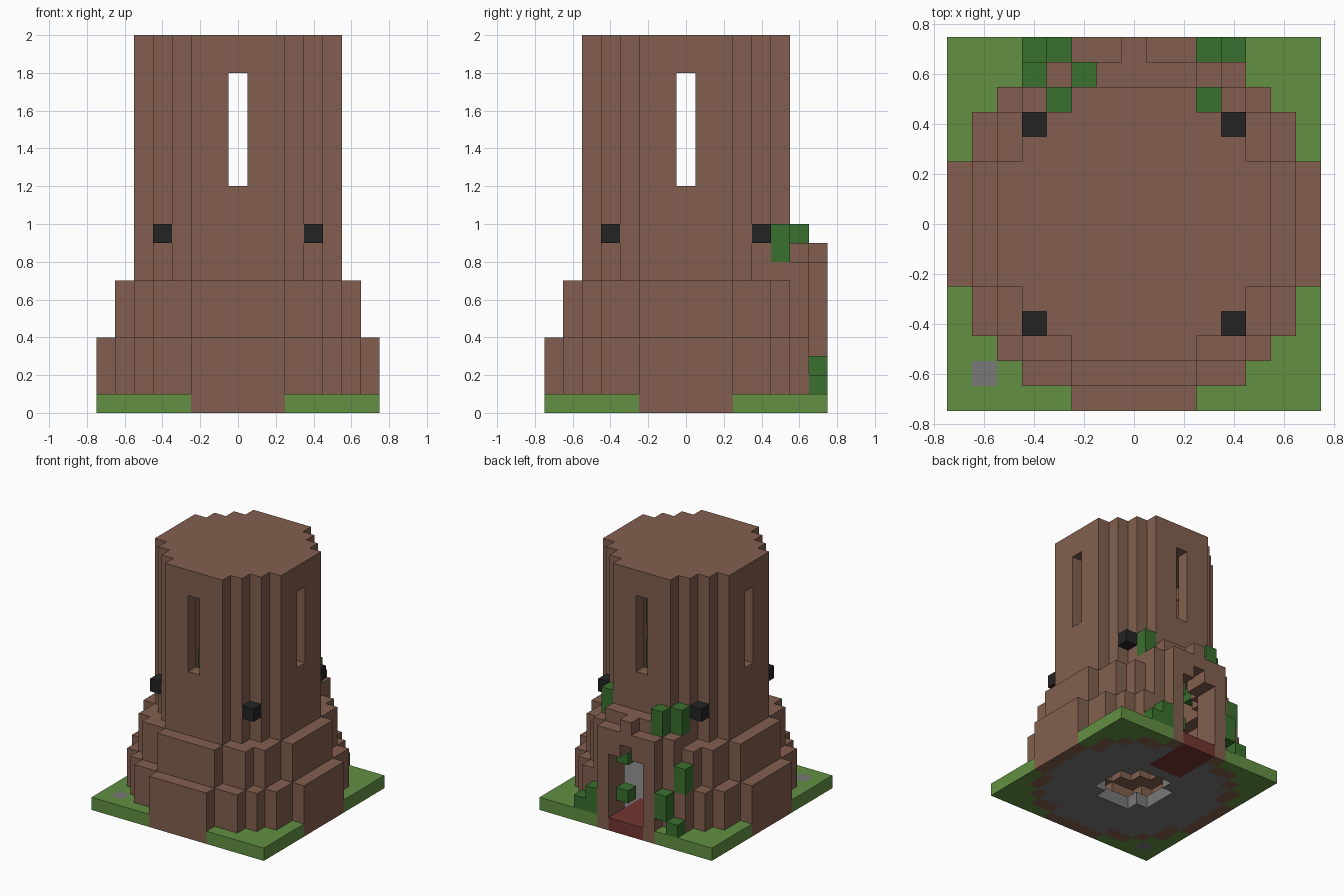
import bpy, bmesh
from mathutils import Vector

cube = bpy.data.objects.get("Cube")
if cube:
    bpy.data.objects.remove(cube, do_unlink=True)

S = 0.1          # block size
SPAN = range(-7, 8)


def material(name, rgb):
    """Flat material from display colour values."""
    lin = [((c / 255 + 0.055) / 1.055) ** 2.4 for c in rgb] + [1.0]
    m = bpy.data.materials.new(name)
    m.use_nodes = True
    m.diffuse_color = lin
    m.node_tree.nodes["Principled BSDF"].inputs["Base Color"].default_value = lin
    return m


bark = material("bark brown", (130, 95, 78))
grass = material("grass green", (98, 144, 66))
leaf = material("leaf green", (58, 112, 46))
stone = material("stone grey", (120, 120, 120))
black = material("lantern black", (35, 35, 35))
red = material("carpet red", (116, 54, 49))


def box(xs, ys, zs):
    """Block cells for inclusive (low, high) index ranges."""
    return {(x, y, z) for x in range(xs[0], xs[1] + 1)
            for y in range(ys[0], ys[1] + 1) for z in range(zs[0], zs[1] + 1)}


def disc(radius, z0, z1, inner=0.0):
    """Round layer of cells, hollow when inner is given."""
    return {(x, y, z) for x in SPAN for y in SPAN for z in range(z0, z1 + 1)
            if inner ** 2 <= x * x + y * y <= radius ** 2}


def column(x, y, z0, z1):
    return box((x, x), (y, y), (z0, z1))


# Stepped hollow trunk
lower_wall = disc(7.5, 0, 3, 6.5)
middle_wall = disc(6.5, 4, 6, 5.5)
tower = disc(5.5, 7, 18, 4.5) | disc(5.5, 19, 19)

# Slit windows on four sides
for s in (-5, 5):
    tower -= column(0, s, 12, 17) | column(s, 0, 12, 17)

# Porch with arched doorway at the back
porch = (box((-3, 3), (5, 5), (7, 7)) | box((-3, 3), (6, 6), (1, 7))
         | box((-1, 2), (6, 6), (8, 8)) | box((-2, 2), (7, 7), (1, 7))
         | column(0, 7, 8, 8))
doorway = box((-1, 1), (5, 7), (1, 5)) | box((0, 0), (5, 7), (6, 6))
porch -= doorway
lower_wall -= doorway | porch
middle_wall -= doorway | porch
porch -= tower

# Ground layer
carpet = box((-1, 1), (4, 7), (0, 0))
lower_wall -= carpet
floor = disc(6.5, 0, 0, 2.51) - carpet
pebble = column(-6, -6, 0, 0)
lawn = box((-7, 7), (-7, 7), (0, 0)) - disc(7.5, 0, 0) - pebble

# Lanterns on the diagonals
lanterns = set()
for sx in (-4, 4):
    for sy in (-4, 4):
        lanterns |= column(sx, sy, 9, 9)

# Climbing leaves around the porch and inside the trunk
leaves = set()
for x, y, z0, z1 in ((-2, 6, 8, 9), (-3, 5, 8, 9), (3, 5, 8, 9), (-4, 6, 4, 5),
                     (-3, 7, 2, 3), (-4, 7, 1, 1), (3, 7, 1, 2), (4, 7, 1, 1),
                     (1, 6, 5, 5), (1, 6, 2, 2)):
    leaves |= column(x, y, z0, z1)
inner_vines = (column(4, -2, 8, 10) | column(4, -2, 12, 13)
               | column(-4, 2, 8, 9))

parts = [
    ("lower_wall", lower_wall, bark), ("middle_wall", middle_wall, bark),
    ("tower", tower, bark), ("porch", porch, bark), ("floor", floor, stone),
    ("carpet", carpet, red), ("lawn", lawn, grass), ("pebble", pebble, stone),
    ("lanterns", lanterns, black), ("leaves", leaves, leaf),
    ("inner_vines", inner_vines, leaf),
]
solid = set().union(*(cells for _, cells, _ in parts))


def build(name, cells, mat):
    """Skin the cells with faces wherever they meet open air."""
    bm = bmesh.new()
    for cell in sorted(cells):
        for axis in range(3):
            for sign in (-1, 1):
                side = list(cell)
                side[axis] += sign
                if tuple(side) in solid:
                    continue
                n, u, v = Vector(), Vector(), Vector()
                n[axis] = sign / 2
                u[(axis + 1) % 3] = 0.5
                v[(axis + 2) % 3] = sign / 2
                mid = Vector(cell) + n + Vector((0, 0, 0.5))
                ring = (mid - u - v, mid + u - v, mid + u + v, mid - u + v)
                bm.faces.new([bm.verts.new(p * S) for p in ring])
    bmesh.ops.remove_doubles(bm, verts=bm.verts, dist=0.001)
    bmesh.ops.dissolve_limit(bm, angle_limit=0.01, verts=bm.verts, edges=bm.edges)
    mesh = bpy.data.meshes.new(name)
    bm.to_mesh(mesh)
    bm.free()
    mesh.materials.append(mat)
    obj = bpy.data.objects.new(name, mesh)
    bpy.context.collection.objects.link(obj)


for part in parts:
    build(*part)
